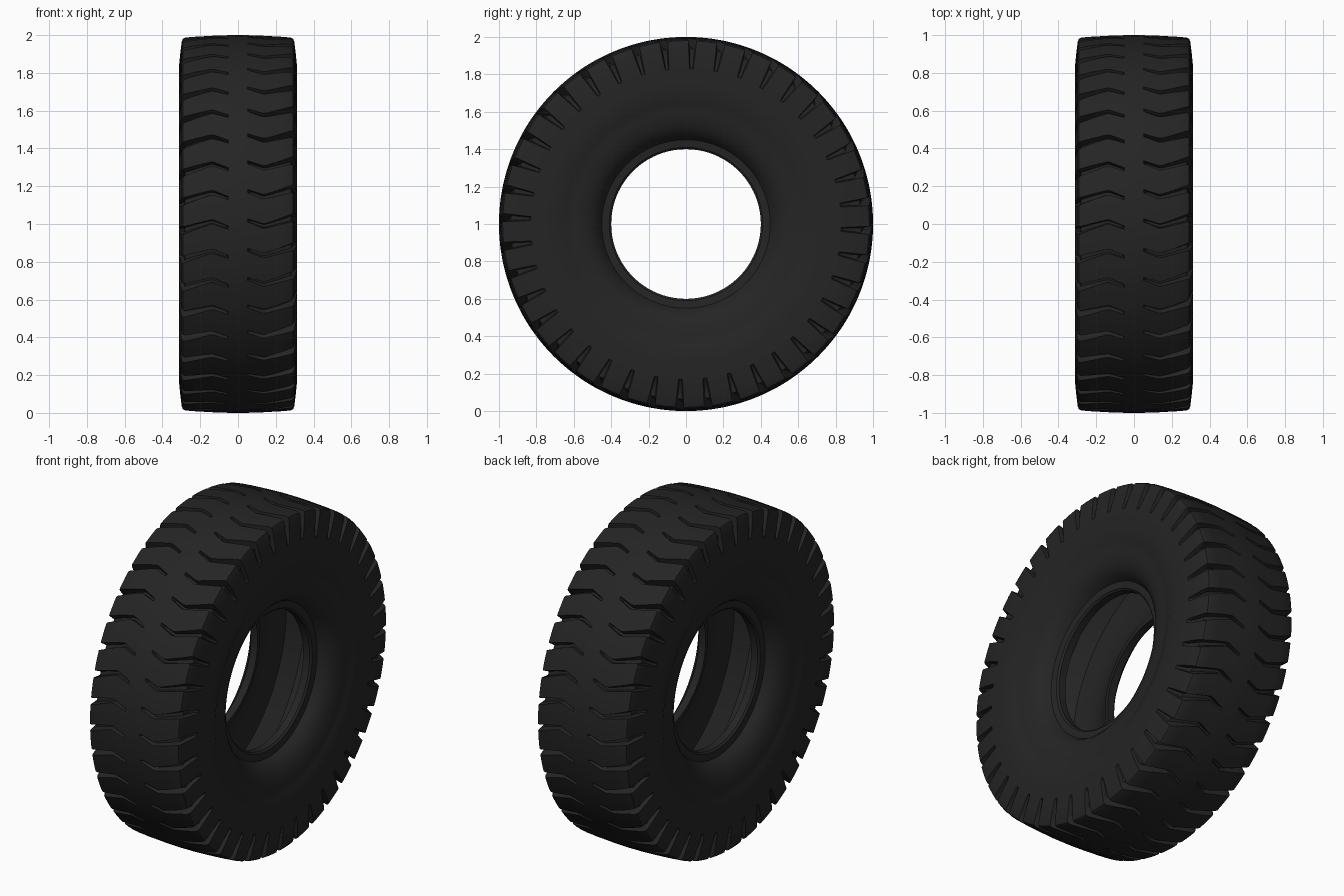
import bpy
import bmesh
import math

PITCHES = 40                      # tread lugs around the tyre
PITCH = 2 * math.pi / PITCHES

# Treaded half section, crown to sidewall:
# x, radius, groove push in x, groove push in radius, groove angle, groove half width
TREAD = [
    (.05, 1, 0, 0, .02, .008),
    (.063, .999, 0, -.025, .015, .009),
    (.13, .997, 0, -.03, -.01, .012),
    (.145, .996, 0, -.03, -.01, .012),
    (.22, .992, 0, -.04, .012, .016),
    (.28, .987, 0, -.05, .032, .02),
    (.292, .98, -.01, -.05, .035, .022),
    (.298, .965, -.018, -.045, .035, .022),
    (.306, .9, -.024, 0, .035, .018),
    (.311, .85, -.018, 0, .035, .014),
    (.312, .83, 0, 0, .035, .012),
]

# Plain half section: sidewall, bead, then the hollow inner liner (x, radius)
SIDEWALL = [(.312, .75), (.31, .66), (.304, .648), (.3, .6), (.288, .54),
            (.268, .5), (.24, .468), (.215, .455), (.208, .45), (.204, .41),
            (.194, .4), (.15, .4)]
LINER = [(.155, .43), (.19, .48), (.25, .58), (.275, .7), (.255, .82), (.18, .89)]


def section():
    """Closed cross-section; the left half is the right half turned about the front axis."""
    last_angle, last_width = TREAD[-1][4:]
    plain = [(x, r, 0, 0, last_angle, last_width) for x, r in SIDEWALL]
    for i, (x, r) in enumerate(LINER):
        plain.append((x, r, 0, 0, last_angle * (1 - (i + 1) / len(LINER)), last_width))
    right = TREAD + plain
    left = [(-x, r, -dx, dr, -t, w) for x, r, dx, dr, t, w in reversed(right)]
    crown = (0, 1, 0, 0, 0, .008)
    liner_top = (0, .905, 0, 0, 0, last_width)
    return [crown] + right + [liner_top] + left


def ring_columns(width):
    """Angles within one pitch and whether each lies on the groove floor."""
    gap = PITCH - 2 * width
    return [(-width, 0), (-width * .6, 1), (width * .6, 1), (width, 0),
            (width + gap / 3, 0), (width + gap * 2 / 3, 0)]


def build_tyre(name, material):
    bm = bmesh.new()
    rings = []
    for x, r, dx, dr, shift, width in section():
        ring = []
        for p in range(PITCHES):
            for angle, sunk in ring_columns(width):
                a = p * PITCH + angle + shift
                radius = r + dr * sunk
                ring.append(bm.verts.new((x + dx * sunk,
                                          -radius * math.cos(a),
                                          1 + radius * math.sin(a))))
        rings.append(ring)
    # Skin neighbouring rings, closing both around the tyre and around the section
    for i, ring in enumerate(rings):
        following = rings[(i + 1) % len(rings)]
        for j in range(len(ring)):
            k = (j + 1) % len(ring)
            bm.faces.new((ring[j], ring[k], following[k], following[j]))
    bmesh.ops.recalc_face_normals(bm, faces=bm.faces)
    mesh = bpy.data.meshes.new(name)
    bm.to_mesh(mesh)
    bm.free()
    mesh.materials.append(material)
    tyre = bpy.data.objects.new(name, mesh)
    bpy.context.collection.objects.link(tyre)
    return tyre


def make_material(name, colour):
    mat = bpy.data.materials.new(name)
    mat.use_nodes = True
    mat.diffuse_color = colour
    bsdf = next(n for n in mat.node_tree.nodes if n.type == 'BSDF_PRINCIPLED')
    bsdf.inputs["Base Color"].default_value = colour
    bsdf.inputs["Roughness"].default_value = .8
    return mat


default_cube = bpy.data.objects.get("Cube")
if default_cube:
    bpy.data.objects.remove(default_cube, do_unlink=True)

# Tyre in a single black rubber
rubber = make_material("black rubber", (.018, .018, .018, 1))
tyre = build_tyre("tyre", rubber)
bpy.context.view_layer.objects.active = tyre
tyre.select_set(True)
bpy.ops.object.shade_smooth_by_angle(angle=math.radians(35))
